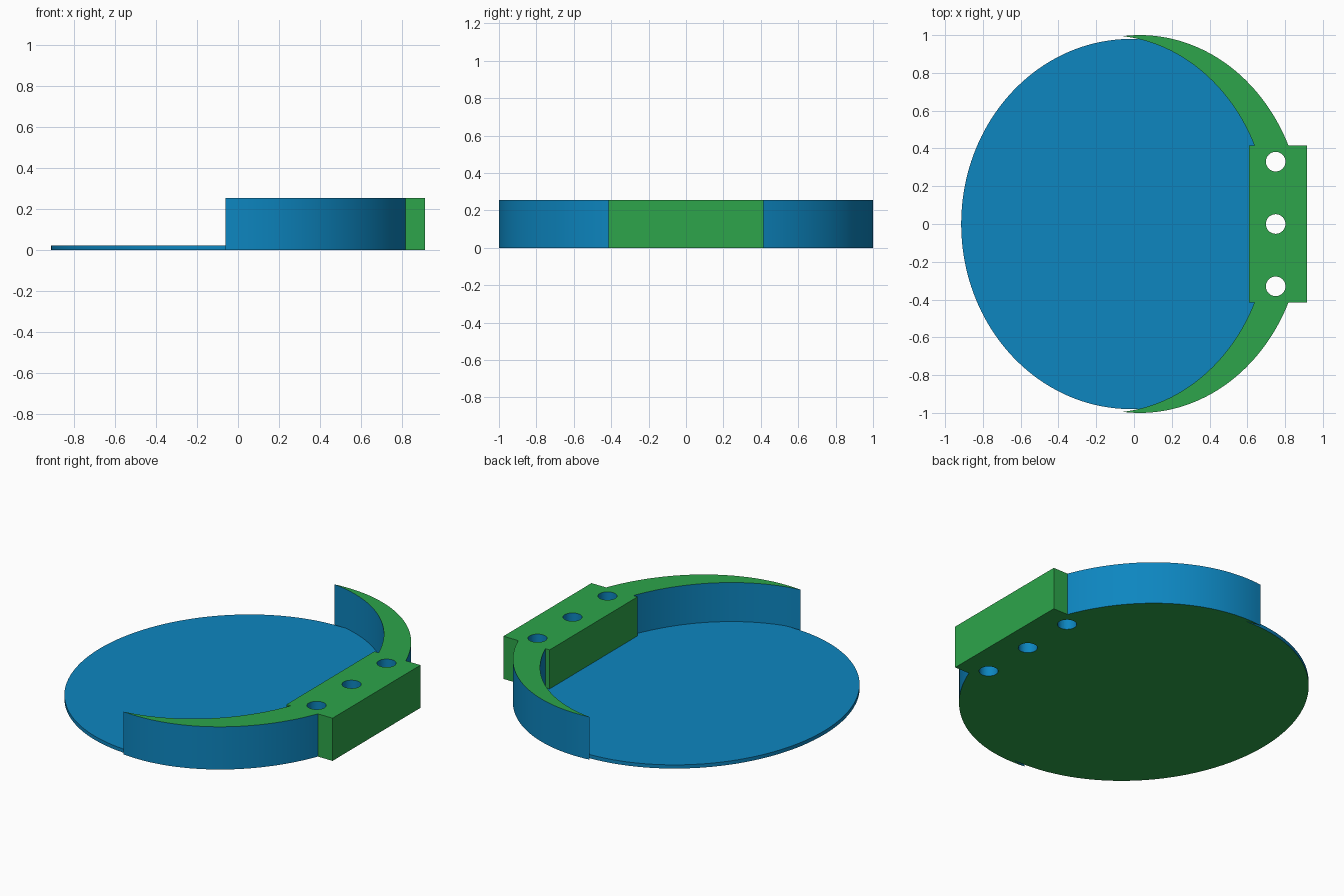
import bpy, bmesh, math

if "Cube" in bpy.data.objects:
    bpy.data.objects.remove(bpy.data.objects["Cube"])

def material(name, rgb):
    m = bpy.data.materials.new(name)
    m.diffuse_color = (*rgb, 1)
    m.use_nodes = True
    m.node_tree.nodes["Principled BSDF"].inputs["Base Color"].default_value = m.diffuse_color
    return m

BLUE = material("blue", (0.004, 0.238, 0.527))
GREEN = material("green", (0.026, 0.376, 0.069))
H = 0.255                     # height of rim and block
BX0, BX1, BY = 0.61, 0.915, 0.415
HOLES = [(0.75, y) for y in (-0.33, 0.0, 0.33)]
HOLE_R = 0.052

def make_object(name, bm):
    bmesh.ops.recalc_face_normals(bm, faces=bm.faces)
    me = bpy.data.meshes.new(name)
    bm.to_mesh(me)
    bm.free()
    ob = bpy.data.objects.new(name, me)
    bpy.context.collection.objects.link(ob)
    return ob

def ellipse_prism(name, cx, cy, a, b, z0, z1, n):
    bm = bmesh.new()
    ring = [(cx + a * math.cos(2 * math.pi * i / n), cy + b * math.sin(2 * math.pi * i / n))
            for i in range(n)]
    base = bm.faces.new([bm.verts.new((x, y, z0)) for x, y in ring])
    ext = bmesh.ops.extrude_face_region(bm, geom=[base], use_keep_orig=True)
    for v in ext["geom"]:
        if isinstance(v, bmesh.types.BMVert):
            v.co.z = z1
    return make_object(name, bm)

def crescent(name, cx, shift, a, n):
    """Area between an ellipse and the same ellipse moved left."""
    bm = bmesh.new()
    t_out = math.acos(-shift / 2 / a)
    t_in = math.pi - t_out
    rows = []
    for i in range(n + 1):
        k = 2 * i / n - 1
        o = (cx + a * math.cos(k * t_out), math.sin(k * t_out))
        p = (cx - shift + a * math.cos(k * t_in), math.sin(k * t_in))
        pts = [o] if i in (0, n) else [o, p]
        row = [[bm.verts.new((x, y, z)) for z in (0, H)] for x, y in pts]
        rows.append((row[0], row[-1]))
    for (o1, p1), (o2, p2) in zip(rows, rows[1:]):
        for quad in ([o1[0], o2[0], o2[1], o1[1]], [p1[0], p2[0], p2[1], p1[1]],
                     [o1[0], o2[0], p2[0], p1[0]], [o1[1], o2[1], p2[1], p1[1]]):
            bm.faces.new(list(dict.fromkeys(quad)))
    return make_object(name, bm)

def combine(target, other, op):
    mod = target.modifiers.new(op, "BOOLEAN")
    mod.operation, mod.object, mod.solver = op, other, "EXACT"
    bpy.context.view_layer.objects.active = target
    bpy.ops.object.modifier_apply(modifier=mod.name)
    bpy.data.objects.remove(other)

# Thin oval plate
plate = ellipse_prism("tray", -0.015, 0, 0.90, 0.98, 0, 0.022, 128)

# Raised crescent rim
combine(plate, crescent("rim", 0.03, 0.18, 0.866, 96), "UNION")

# Mounting block
bm = bmesh.new()
bmesh.ops.create_cube(bm, size=1)
for v in bm.verts:
    v.co = ((BX0 + BX1) / 2 + v.co.x * (BX1 - BX0), v.co.y * 2 * BY, (v.co.z + 0.5) * H)
combine(plate, make_object("mounting_block", bm), "UNION")

# Screw holes
for x, y in HOLES:
    combine(plate, ellipse_prism("hole_cutter", x, y, HOLE_R, HOLE_R, -0.1, H + 0.1, 32), "DIFFERENCE")

# Green caps, underside and block faces; blue plate, curved walls and holes
me = plate.data
me.materials.clear()
me.materials.append(BLUE)
me.materials.append(GREEN)
for f in me.polygons:
    c, n = f.center, f.normal
    if abs(n.z) > 0.9:
        green = c.z < 0.01 or c.z > 0.2
    else:
        in_hole = any(math.hypot(c.x - x, c.y - y) < HOLE_R + 0.005 for x, y in HOLES)
        on_block = (abs(c.x - BX0) < 0.002 or abs(c.x - BX1) < 0.002
                    or (abs(abs(c.y) - BY) < 0.002 and abs(n.y) > 0.99))
        green = on_block and abs(c.y) < BY + 0.01 and c.x > 0.6 and not in_hole
    f.material_index = 1 if green else 0

bpy.ops.object.select_all(action="DESELECT")
plate.select_set(True)
bpy.context.view_layer.objects.active = plate
bpy.ops.object.shade_smooth_by_angle(angle=math.radians(30))
